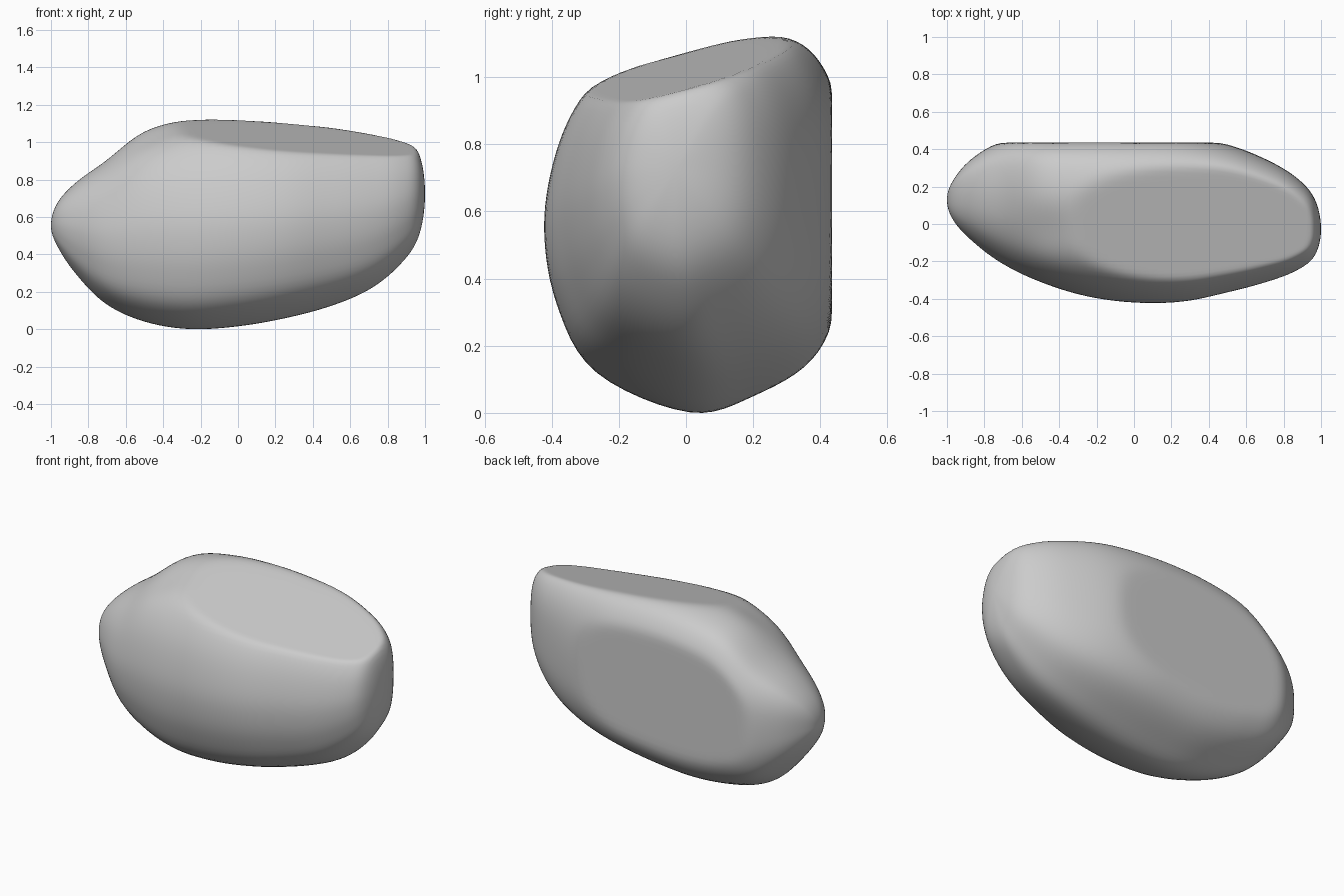
import bpy, bmesh, math

if "Cube" in bpy.data.objects:
    bpy.data.objects.remove(bpy.data.objects["Cube"])

# Extents of the boulder at 15 degree stations, with x = -cos(angle)
Y_MIN = [.13, .02, -.09, -.21, -.31, -.385, -.42, -.415, -.365, -.31, -.25, -.17, -.03]
Y_MAX = [.13, .235, .35, .44, .47, .48, .48, .47, .425, .345, .25, .135, -.03]
Z_MIN = [.56, .45, .30, .14, .045, .005, .02, .065, .13, .22, .35, .50, .73]
Z_MAX = [.56, .68, .79, .905, 1.065, 1.13, 1.15, 1.14, 1.12, 1.08, 1.03, .95, .73]

# Normalised cross-section (y, z), before the flat faces are cut
SECTION = [(-.07, -1), (-.68, -.8), (-.92, -.46), (-1, -.1), (-.96, .22), (-.83, .53),
           (-.6, .78), (-.25, .94), (.2, 1), (.62, .95), (.84, .8), (.97, .5),
           (1, .05), (.95, -.4), (.76, -.72), (.36, -.91)]
RINGS, SIDES = 72, 96
BACK = .435


def spline(a, b, c, d, t):
    return b + .5 * t * (c - a + t * (2*a - 5*b + 4*c - d + t * (3*(b - c) + d - a)))


def station(values, s):
    """Smooth value along the length; the mirrored ends keep the tips round."""
    i = min(int(s), len(values) - 2)
    last = len(values) - 1
    before = values[i - 1] if i else 2 * values[0] - values[1]
    after = values[i + 2] if i + 2 <= last else 2 * values[last] - values[last - 1]
    return spline(before, values[i], values[i + 1], after, s - i)


def section(s):
    i, n = int(s), len(SECTION)
    p = [SECTION[(i + k) % n] for k in (-1, 0, 1, 2)]
    return [spline(*(q[a] for q in p), s - i) for a in (0, 1)]


def surface_point(x, y, z):
    # Shallow hollow beside the top face
    if z > .6:
        z -= .03 * math.exp(-((x + .45) / .17) ** 2 - ((y + .04) / .13) ** 2)
    # Flat sloping top and flat back
    return x, min(y, BACK), min(z, 1.053 - .09 * x + .26 * min(y, BACK))


# Boulder: lofted rings closed at both tips
bm = bmesh.new()
rings = []
for r in range(1, RINGS):
    s = 12 * r / RINGS
    x = -math.cos(math.pi * r / RINGS)
    y0, y1, z0, z1 = (station(v, s) for v in (Y_MIN, Y_MAX, Z_MIN, Z_MAX))
    ring = []
    for k in range(SIDES):
        u, v = section(len(SECTION) * k / SIDES)
        ring.append(bm.verts.new(surface_point(
            x, (y0 + y1) / 2 + u * (y1 - y0) / 2, (z0 + z1) / 2 + v * (z1 - z0) / 2)))
    rings.append(ring)
for a, b in zip(rings, rings[1:]):
    for k in range(SIDES):
        j = (k + 1) % SIDES
        bm.faces.new((a[k], a[j], b[j], b[k]))
for ring, x, i in ((rings[0], -1, 0), (rings[-1], 1, -1)):
    tip = bm.verts.new((x, Y_MIN[i], Z_MIN[i]))
    for k in range(SIDES):
        bm.faces.new((ring[k], ring[(k + 1) % SIDES], tip))

# Soften the cut edges slightly, then rest on the ground
for _ in range(3):
    bmesh.ops.smooth_vert(bm, verts=bm.verts, factor=.5,
                          use_axis_x=False, use_axis_y=True, use_axis_z=True)
low = min(v.co.z for v in bm.verts)
for v in bm.verts:
    v.co.z -= low
bmesh.ops.recalc_face_normals(bm, faces=bm.faces)
mesh = bpy.data.meshes.new("boulder")
bm.to_mesh(mesh)
bm.free()
for p in mesh.polygons:
    p.use_smooth = True
boulder = bpy.data.objects.new("boulder", mesh)
bpy.context.collection.objects.link(boulder)
